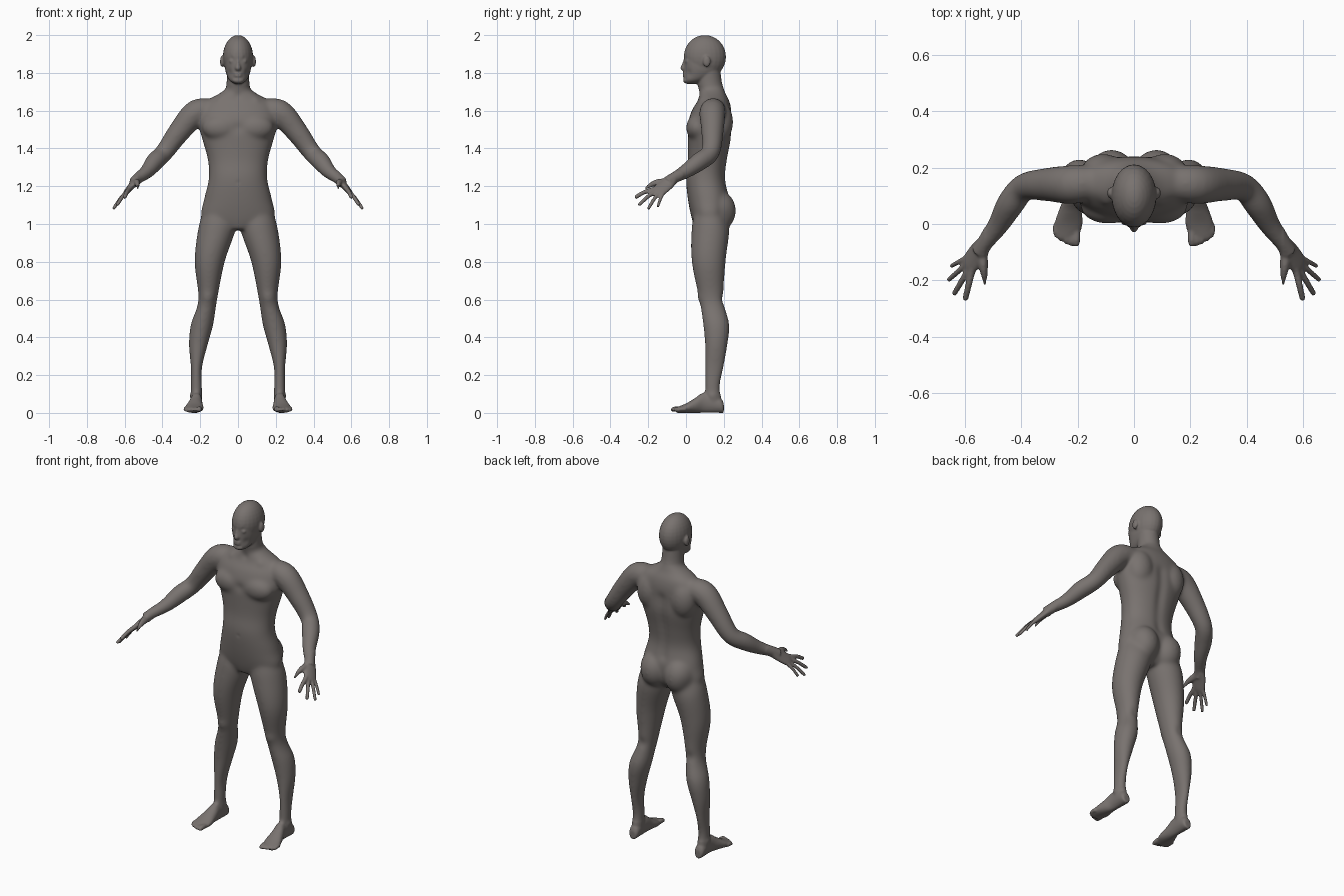
import bpy, bmesh, math
from mathutils import Vector, Matrix

cube = bpy.data.objects.get("Cube")
if cube:
    bpy.data.objects.remove(cube)

X, Y, Z = Matrix.Identity(3)
bm = bmesh.new()


def spline(rows, steps=5):
    """Smoothly interpolate rows of numbers through every row."""
    rows = [Vector(row) for row in rows]
    last = len(rows) - 1
    smooth = []
    for i in range(last):
        start, end = rows[i], rows[i + 1]
        leave = (end - rows[max(i - 1, 0)]) / 2
        arrive = (rows[min(i + 2, last)] - start) / 2
        for k in range(steps):
            t = k / steps
            ease = t * t * (3 - 2 * t)
            smooth.append(start.lerp(end, ease) + leave * t * (1 - t) ** 2 - arrive * t * t * (1 - t))
    return smooth + [rows[last]]


def loft(rows, side=X, normal=None, power=2, sides=32):
    """Closed skin through ovals given as (x, y, z, half width, half depth)."""
    rows = spline(rows)
    centres = [row.to_3d() if len(row) < 4 else Vector(row[:3]) for row in rows]
    rings = []
    for i, (centre, row) in enumerate(zip(centres, rows)):
        ahead, behind = centres[min(i + 1, len(rows) - 1)], centres[max(i - 1, 0)]
        along = normal or (ahead - behind).normalized()
        u = (side - along * side.dot(along)).normalized()
        v = along.cross(u)
        ring = []
        for k in range(sides):
            angle = math.tau * k / sides
            c, s = math.cos(angle), math.sin(angle)
            c = math.copysign(abs(c) ** (2 / power), c)
            s = math.copysign(abs(s) ** (2 / power), s)
            ring.append(bm.verts.new(centre + u * c * row[3] + v * s * row[4]))
        rings.append(ring)
    for low, high in zip(rings, rings[1:]):
        for k in range(sides):
            bm.faces.new((low[k - 1], low[k], high[k], high[k - 1]))
    bm.faces.new(rings[0])
    bm.faces.new(rings[-1])


def stack(rows, power=2):
    """Level ovals given as (z, half width, front y, back y, optional centre x)."""
    loft([(sum(x), (front + back) / 2, z, wide, (back - front) / 2)
          for z, wide, front, back, *x in rows], X, Z, power)


def tube(points, radii, side=X):
    loft([(*point, radius, radius) for point, radius in zip(points, radii)], side, sides=16)


def ball(centre, size):
    place = Matrix.Translation(centre) @ Matrix.Diagonal(size).to_4x4()
    bmesh.ops.create_uvsphere(bm, u_segments=24, v_segments=16, radius=1, matrix=place)


# Leg, from hip to ankle
stack([(1.08, .08, .05, .2, .1), (.98, .1, .03, .23, .11), (.8, .08, .03, .21, .15), (.6, .05, .07, .2, .16),
       (.47, .06, .09, .23, .19), (.36, .05, .1, .22, .21), (.24, .03, .1, .2, .22),
       (.14, .03, .1, .18, .22), (.06, .03, .1, .19, .22)])

# Foot, from heel to ball, bending outward past the ankle
foot = [(.2, .02, .05), (.18, .03, .08), (.1, .03, .11), (.05, .04, .08), (0, .05, .05), (-.05, .04, .03)]
loft([(.22 + max(0, .1 - y) / 8, y, top / 2, wide, top / 2) for y, wide, top in foot], X, Y)

# Toes
for i in range(5):
    x = .205 + .018 * i
    tip = -.078 + .002 * i * i
    thick = .011 if i else .014
    tube([(x, 0, .02), (x, tip + .02, .02), (x, tip, .012)], (thick, thick, thick * .6))

# Arm, from shoulder to wrist
tube([(.13, .15, 1.6), (.22, .14, 1.59), (.31, .14, 1.49), (.39, .13, 1.38), (.44, .07, 1.33),
      (.48, 0, 1.28), (.53, -.07, 1.24), (.55, -.1, 1.22)],
     (.06, .07, .06, .05, .05, .04, .03, .03), Y)

# Palm
across = Vector((.4, .9, -.4)).normalized()
wrist, knuckles = Vector((.53, -.07, 1.24)), Vector((.59, -.15, 1.17))
loft([(*wrist.lerp(knuckles, t), wide, deep)
      for t, wide, deep in ((0, .03, .03), (.4, .04, .02), (.9, .04, .015), (1.1, .03, .01))], across)

# Fingers, from index to little
for i, tip in enumerate(((.6, -.27, 1.14), (.64, -.25, 1.1), (.66, -.2, 1.08), (.65, -.15, 1.09))):
    tip = Vector(tip)
    knuckle = knuckles + across * (i - 1.5) * .021
    bend = knuckle.lerp(tip, .5) + Z * .006
    thick = .013 - .001 * i
    tube([knuckle.lerp(wrist, .3), knuckle, bend, tip.lerp(bend, .1), tip],
         [thick * part for part in (.9, 1, .9, .8, .5)], across)

# Thumb
tube([(.54, -.09, 1.22), (.535, -.14, 1.22), (.53, -.18, 1.21), (.525, -.22, 1.185)], (.02, .02, .014, .007), Y)

# Chest, buttock, shoulder blade, ear and eye of one side
ball((.09, .06, 1.51), (.1, .06, .07))
ball((.08, .165, 1.07), (.09, .1, .11))
ball((.11, .18, 1.54), (.08, .07, .11))
ball((.085, .11, 1.86), (.01, .02, .03))
ball((.032, .01, 1.862), (.016, .016, .012))

# Mirror everything so far to the other side
copy = bmesh.ops.duplicate(bm, geom=bm.verts[:] + bm.edges[:] + bm.faces[:])
for item in copy["geom"]:
    if isinstance(item, bmesh.types.BMVert):
        item.co.x *= -1

# Torso
stack([(.97, .07, .05, .18), (1.03, .19, .03, .22), (1.13, .18, .01, .23), (1.24, .155, 0, .21),
       (1.34, .16, .01, .22), (1.45, .19, .01, .24), (1.53, .21, .01, .24), (1.6, .2, .03, .24),
       (1.65, .17, .06, .23), (1.69, .1, .07, .21), (1.72, .06, .08, .2)], 2.2)

# Neck, skull and face
stack([(1.62, .09, .07, .23), (1.69, .07, .07, .21), (1.75, .06, .06, .19), (1.84, .06, .06, .18)])
ball((0, .1, 1.885), (.08, .112, .115))
stack([(1.742, .02, 0, .06), (1.76, .045, -.01, .1), (1.79, .06, -.01, .16), (1.83, .07, -.01, .19),
       (1.88, .07, -.01, .19), (1.93, .06, 0, .18)], 2.2)

# Nose, lips and chin
stack([(1.81, .01, -.02, .02), (1.825, .018, -.03, .02), (1.85, .01, -.02, .02), (1.88, .01, -.01, .02)])
for z in (1.784, 1.796):
    ball((0, 0, z), (.024, .02, .007))
ball((0, 0, 1.76), (.03, .016, .015))

# Fuse the parts into one skin
bmesh.ops.recalc_face_normals(bm, faces=bm.faces[:])
mesh = bpy.data.meshes.new("body")
bm.to_mesh(mesh)
bm.free()
body = bpy.data.objects.new("body", mesh)
bpy.context.collection.objects.link(body)
fuse = body.modifiers.new("fuse", 'REMESH')
fuse.mode = 'VOXEL'
fuse.voxel_size = .0055
skin = bpy.data.meshes.new_from_object(body.evaluated_get(bpy.context.evaluated_depsgraph_get()))
body.modifiers.clear()
body.data = skin
bm = bmesh.new()
bm.from_mesh(skin)


def soften(verts, times):
    for _ in range(times):
        bmesh.ops.smooth_vert(bm, verts=verts, factor=.5, use_axis_x=True, use_axis_y=True, use_axis_z=True)


# Soften the joins of trunk and limbs
soften([v for v in bm.verts if .1 < v.co.z < 1.73 and abs(v.co.x) < .53], 30)

# Sculpted swells and hollows on both sides, as (x, y, z, reach)
brow, knee, collar, ankle = (.03, -.01, 1.89, .01), (.16, .07, .61, .03), (.1, .07, 1.66, .02), (.25, .14, .09, .02)
swells = [brow, knee, collar, ankle]
eye_socket, eye_corner, cheek = (.034, 0, 1.878, .01), (.014, 0, 1.864, .01), (.05, .01, 1.8, .02)
mouth, breastbone, navel, throat = (0, -.02, 1.79, .01), (0, 0, 1.51, .03), (0, 0, 1.22, .01), (0, .06, 1.68, .02)
knee_hollow, hip_hollow = (.16, .2, .6, .03), (.2, .25, 1.03, .05)
hollows = [eye_socket, eye_corner, cheek, mouth, breastbone, navel, throat, knee_hollow, hip_hollow]
hollows += [(0, .23, 1.18 + .04 * i, .03) for i in range(10)]  # spine
marks = [(mark, .2) for mark in swells] + [(mark, -.25) for mark in hollows]
bm.normal_update()
for v in bm.verts:
    here = Vector((abs(v.co.x), v.co.y, v.co.z))
    push = 0
    for (*centre, reach), strength in marks:
        distance = (here - Vector(centre)).length / reach
        if distance < 3:
            push += strength * reach * math.exp(-distance ** 2)
    v.co += v.normal * push
soften(bm.verts[:], 2)
bm.to_mesh(skin)
bm.free()

# Single skin colour, smooth shading
paint = bpy.data.materials.new("warm grey skin")
paint.use_nodes = True
colour = (.19, .17, .16, 1)
paint.diffuse_color = colour
paint.node_tree.nodes["Principled BSDF"].inputs["Base Color"].default_value = colour
skin.materials.clear()
skin.materials.append(paint)
for face in skin.polygons:
    face.material_index = 0
    face.use_smooth = True
